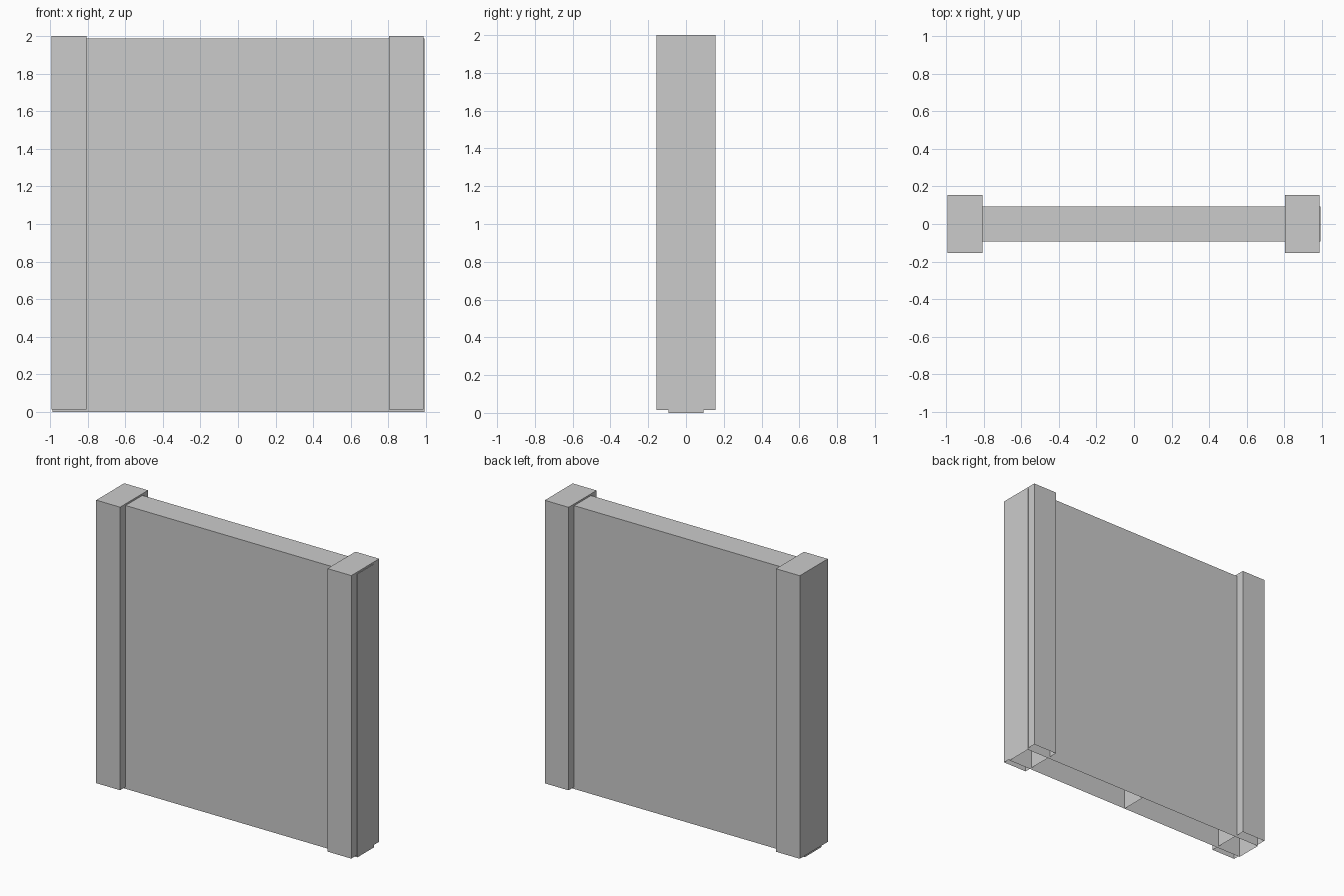
import bpy, bmesh

if "Cube" in bpy.data.objects:
    bpy.data.objects.remove(bpy.data.objects["Cube"])

grey = bpy.data.materials.new("plain_grey")
grey.diffuse_color = (0.6, 0.6, 0.6, 1)
grey.use_nodes = True
grey.node_tree.nodes["Principled BSDF"].inputs["Base Color"].default_value = grey.diffuse_color


def open_box(name, x0, x1, half_depth, z0, z1):
    """Box shell without a bottom face."""
    bm = bmesh.new()
    bmesh.ops.create_cube(bm, size=1)
    for v in bm.verts:
        v.co.x = x1 if v.co.x > 0 else x0
        v.co.y = half_depth if v.co.y > 0 else -half_depth
        v.co.z = z1 if v.co.z > 0 else z0
    bottom = [f for f in bm.faces if f.normal.z < -0.5]
    bmesh.ops.delete(bm, geom=bottom, context='FACES_ONLY')
    mesh = bpy.data.meshes.new(name)
    bm.to_mesh(mesh)
    bm.free()
    mesh.materials.append(grey)
    obj = bpy.data.objects.new(name, mesh)
    bpy.context.collection.objects.link(obj)
    return obj


# Two wall panels meeting in the middle, open underneath
WALL_LEFT, WALL_MID, WALL_RIGHT = -0.987, 0.0025, 0.992
open_box("wall_panel_left", WALL_LEFT, WALL_MID, 0.093, 0.0, 1.988)
open_box("wall_panel_right", WALL_MID, WALL_RIGHT, 0.093, 0.0, 1.988)

# End posts, slightly raised above the wall
POST_WIDTH = 0.185
for name, x in (("post_left", -0.992), ("post_right", 0.803)):
    open_box(name, x, x + POST_WIDTH, 0.155, 0.014, 2.0)
